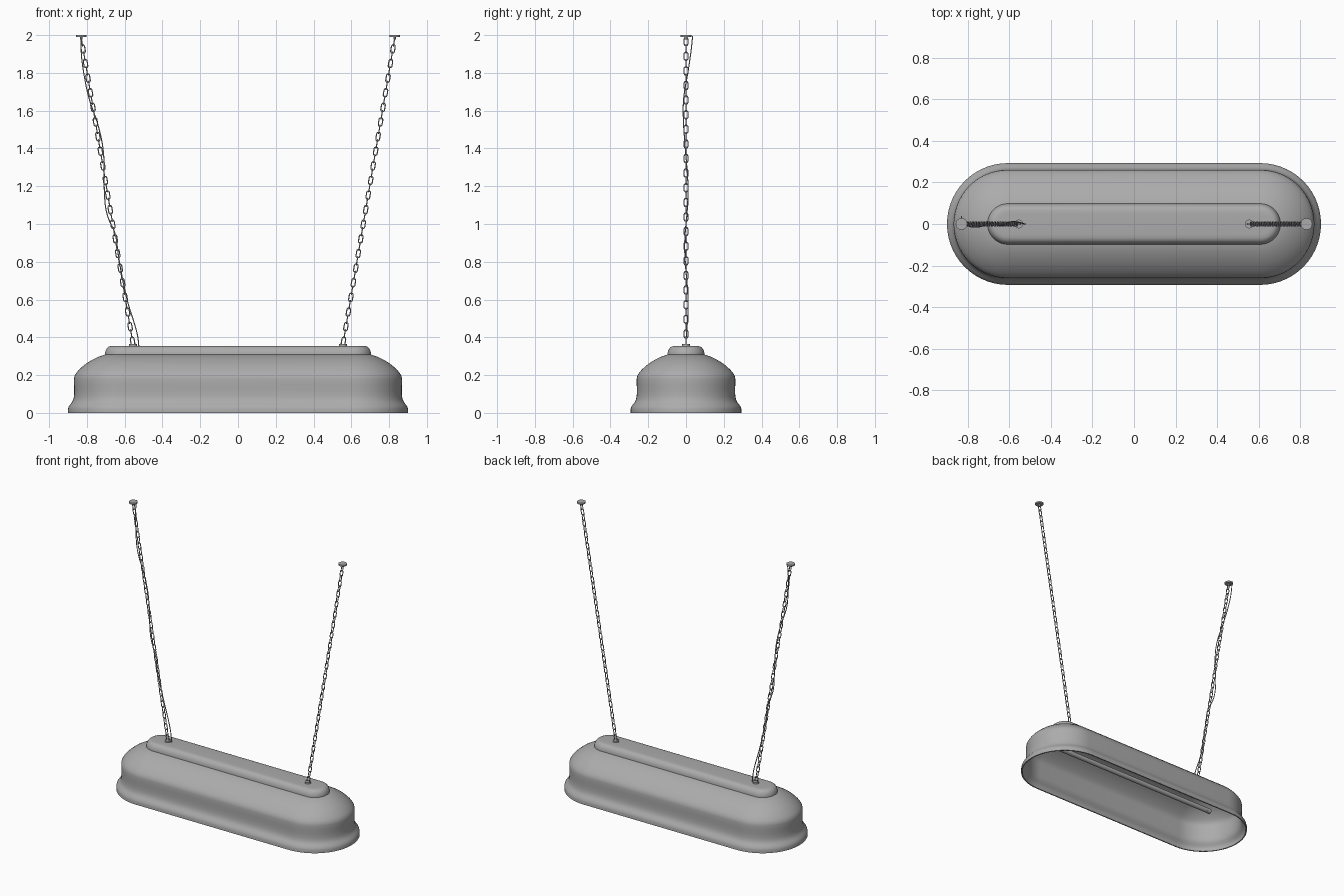
import bpy, bmesh
from math import sin, cos, pi
from mathutils import Vector

if "Cube" in bpy.data.objects:
    bpy.data.objects.remove(bpy.data.objects["Cube"])

HALF = 0.607   # half length of the straight part of the stadium outline

# Dark grey metal for every part
metal = bpy.data.materials.new("dark_grey_metal")
metal.diffuse_color = (0.41, 0.41, 0.41, 1)
metal.use_nodes = True
metal.node_tree.nodes["Principled BSDF"].inputs["Base Color"].default_value = metal.diffuse_color


def finish(obj, angle=0.6):
    bpy.ops.object.select_all(action='DESELECT')
    obj.select_set(True)
    bpy.context.view_layer.objects.active = obj
    if obj.type == 'CURVE':
        bpy.ops.object.convert(target='MESH')
    bpy.ops.object.shade_smooth_by_angle(angle=angle)
    bpy.context.object.data.materials.append(metal)


def stadium_loft(name, profile, seg=28):
    """Stack stadium outlines of (radius, z) and close both ends."""
    bm = bmesh.new()
    rings = []
    for r, z in profile:
        ring = []
        for side in (0, 1):
            cx = HALF if side == 0 else -HALF
            for i in range(seg + 1):
                a = -pi / 2 + pi * side + pi * i / seg
                ring.append(bm.verts.new((cx + r * cos(a), r * sin(a), z)))
        rings.append(ring)
    n = len(rings[0])
    for a, b in zip(rings, rings[1:]):
        for i in range(n):
            j = (i + 1) % n
            bm.faces.new((a[i], a[j], b[j], b[i]))
    bm.faces.new(rings[0][::-1])
    bm.faces.new(rings[-1])
    bmesh.ops.recalc_face_normals(bm, faces=bm.faces)
    me = bpy.data.meshes.new(name)
    bm.to_mesh(me)
    bm.free()
    obj = bpy.data.objects.new(name, me)
    bpy.context.collection.objects.link(obj)
    finish(obj)


def cylinder(name, r, depth, loc, rot=(0, 0, 0)):
    bpy.ops.mesh.primitive_cylinder_add(vertices=24, radius=r, depth=depth,
                                        location=loc, rotation=rot)
    obj = bpy.context.object
    obj.name = name
    finish(obj)


def wire(name, paths, r, cyclic, kind='POLY'):
    cu = bpy.data.curves.new(name, 'CURVE')
    cu.dimensions = '3D'
    cu.bevel_depth = r
    cu.bevel_resolution = 2
    cu.use_fill_caps = True
    for pts in paths:
        sp = cu.splines.new(kind)
        sp.points.add(len(pts) - 1)
        for p, co in zip(sp.points, pts):
            p.co = (*co, 1)
        sp.use_cyclic_u = cyclic
        if kind == 'NURBS':
            sp.order_u = 3
            sp.use_endpoint_u = True
            sp.resolution_u = 8
    obj = bpy.data.objects.new(name, cu)
    bpy.context.collection.objects.link(obj)
    finish(obj, 1.0)


# Bell-shaped shade: outer skin, then an inner skin for the wall thickness
outer = [(0.293, 0), (0.293, 0.02), (0.290, 0.032), (0.282, 0.044), (0.272, 0.056),
         (0.265, 0.070), (0.261, 0.090), (0.260, 0.120), (0.261, 0.150), (0.261, 0.180),
         (0.258, 0.197), (0.248, 0.213), (0.235, 0.228), (0.216, 0.246), (0.193, 0.264),
         (0.165, 0.281), (0.135, 0.296), (0.100, 0.308), (0.07, 0.312)]
inner = [(r - 0.008, max(z - 0.006, 0)) for r, z in outer]
stadium_loft("shade", inner[::-1] + outer)

# Raised cap along the top
stadium_loft("top_cap", [(0.098, 0.305), (0.098, 0.315), (0.094, 0.330), (0.087, 0.342),
                         (0.078, 0.350), (0.066, 0.354), (0.05, 0.355)])

# Lamp tube inside, with end sockets
cylinder("lamp_tube", 0.017, 1.30, (0, 0, 0.165), (0, pi / 2, 0))
for s, side in ((-1, "left"), (1, "right")):
    cylinder("tube_socket_" + side, 0.018, 0.03, (s * 0.65, 0, 0.165), (0, pi / 2, 0))

    # Ceiling plate and shade mount
    cylinder("ceiling_plate_" + side, 0.028, 0.01, (s * 0.83, 0, 1.995))
    cylinder("ceiling_stem_" + side, 0.007, 0.015, (s * 0.83, 0, 1.983))
    cylinder("shade_mount_" + side, 0.021, 0.012, (s * 0.555, 0, 0.359))

    # Chain of alternating oval links
    a, b = Vector((s * 0.555, 0, 0.36)), Vector((s * 0.83, 0, 1.985))
    count, w, wr = 42, 0.010, 0.003
    pitch = (b - a).length / count
    u = (b - a).normalized()
    y = Vector((0, 1, 0))
    straight = (pitch + 2 * wr) / 2 - w      # half length of a link's straight sides
    links = []
    for k in range(count):
        v = y if k % 2 else u.cross(y)
        c = a + u * pitch * (k + 0.5)
        pts = []
        for h in (0, 1):
            for i in range(7):
                t = pi * h + pi * i / 6
                off = straight if h == 0 else -straight
                pts.append(c + v * w * cos(t) + u * (off + w * sin(t)))
        links.append(pts)
    wire("chain_" + side, links, wr, True)

# Power cable winding along the left chain
cable = [(-0.83, 0.035, 1.995), (-0.833, 0.028, 1.92), (-0.818, 0.01, 1.80),
         (-0.790, -0.016, 1.66), (-0.740, -0.014, 1.53), (-0.708, -0.002, 1.38),
         (-0.710, 0.013, 1.20), (-0.700, 0.006, 1.05), (-0.645, -0.006, 0.95),
         (-0.635, -0.008, 0.83), (-0.590, 0.014, 0.60), (-0.55, 0.008, 0.48),
         (-0.528, 0, 0.40), (-0.525, 0, 0.35)]
wire("power_cable", [cable], 0.003, False, 'NURBS')
